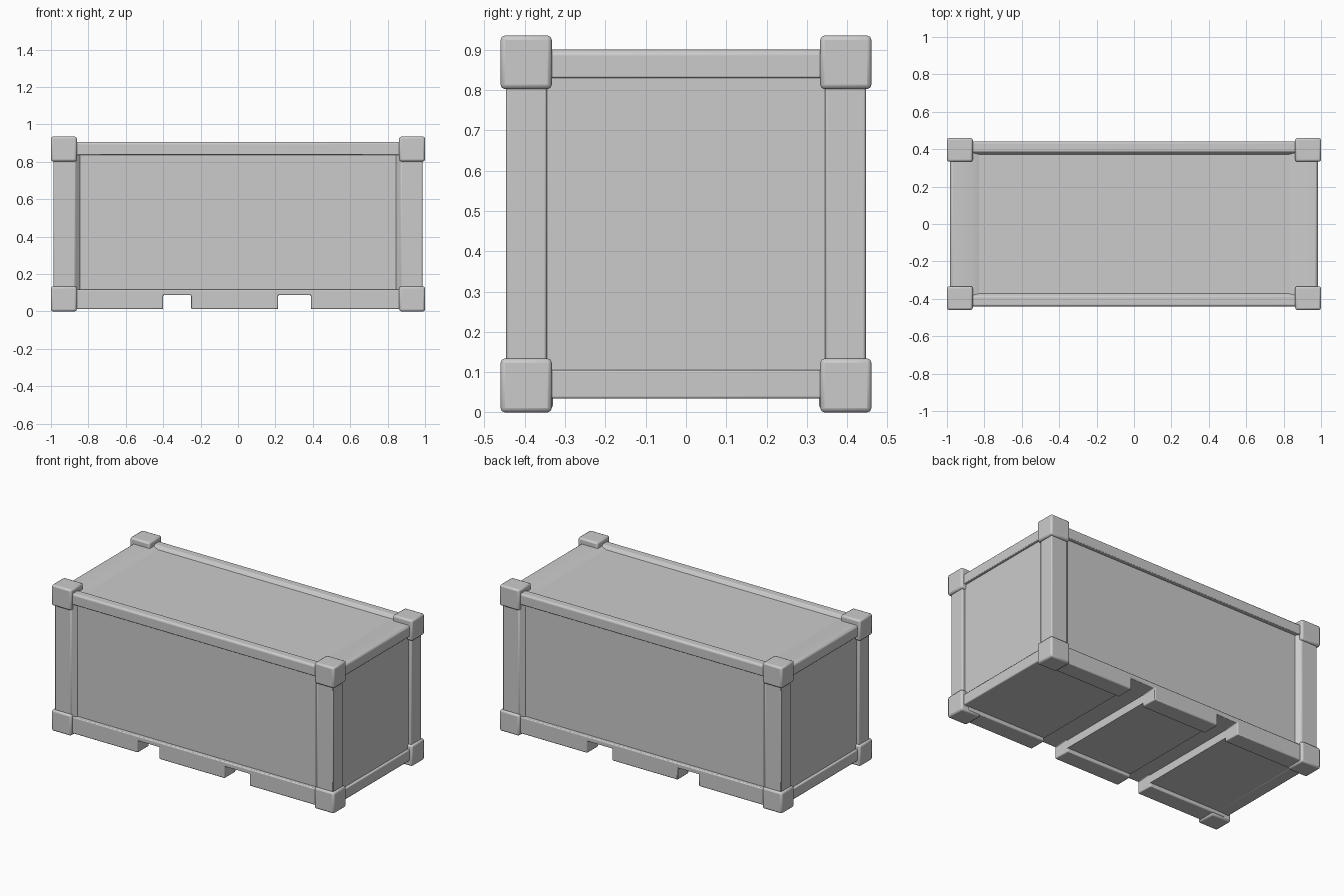
import bpy, bmesh
from mathutils import Vector

if "Cube" in bpy.data.objects:
    bpy.data.objects.remove(bpy.data.objects["Cube"])


def prism(name, profile, axis, lo, hi, mirror="", bevel=0.006):
    """Extrude a 2D profile along an axis, bevel it, mirror across the origin."""
    def point(a, b, t):
        return {"x": (t, a, b), "y": (a, t, b), "z": (a, b, t)}[axis]
    bm = bmesh.new()
    face = bm.faces.new([bm.verts.new(point(a, b, lo)) for a, b in profile])
    ext = bmesh.ops.extrude_face_region(bm, geom=[face])
    verts = [g for g in ext["geom"] if isinstance(g, bmesh.types.BMVert)]
    move = Vector(point(0, 0, hi - lo))
    bmesh.ops.translate(bm, verts=verts, vec=move)
    bmesh.ops.recalc_face_normals(bm, faces=bm.faces)
    mesh = bpy.data.meshes.new(name)
    bm.to_mesh(mesh)
    bm.free()
    obj = bpy.data.objects.new(name, mesh)
    bpy.context.collection.objects.link(obj)
    if bevel:
        mod = obj.modifiers.new("edge_bevel", "BEVEL")
        mod.width = bevel
        mod.segments = 2
        mod.limit_method = "ANGLE"
        mod.angle_limit = 0.6
    if mirror:
        mod = obj.modifiers.new("mirror", "MIRROR")
        mod.use_axis = [a in mirror for a in "xyz"]
        mod.use_mirror_merge = False
    bpy.context.view_layer.objects.active = obj
    obj.select_set(True)
    bpy.ops.object.shade_smooth_by_angle(angle=0.6)
    obj.select_set(False)
    return obj


def rect(a0, a1, b0, b1):
    return [(a0, b0), (a1, b0), (a1, b1), (a0, b1)]


# Main cargo box, with floor sections left open for the lifting pockets
POCKETS = [(-0.40, -0.25), (0.215, 0.39)]
(p0, p1), (p2, p3) = POCKETS
ROOF, FLOOR, TUNNEL = 0.887, 0.035, 0.087
body = [(-0.967, FLOOR), (p0, FLOOR), (p0, TUNNEL), (p1, TUNNEL), (p1, FLOOR),
        (p2, FLOOR), (p2, TUNNEL), (p3, TUNNEL), (p3, FLOOR), (0.967, FLOOR),
        (0.967, ROOF), (-0.967, ROOF)]
prism("cargo_box", body, "y", -0.418, 0.418, bevel=0)

# Bottom long rails with pocket notches
low, top = 0.012, 0.118
rail = [(-0.95, low), (p0, low), (p0, TUNNEL), (p1, TUNNEL), (p1, low),
        (p2, low), (p2, TUNNEL), (p3, TUNNEL), (p3, low), (0.95, low),
        (0.95, top), (-0.95, top)]
prism("bottom_side_rail", rail, "y", 0.33, 0.442, mirror="y")

# Top long rails
prism("top_side_rail",
      [(0.442, 0.837), (0.442, 0.897), (0.434, 0.907), (0.388, 0.907),
       (0.37, 0.884), (0.37, 0.837)], "x", -0.95, 0.95, mirror="y", bevel=0.004)

# End rails, the upper one sloping gently into the roof
prism("top_end_rail",
      [(0.983, 0.83), (0.983, 0.89), (0.973, 0.9), (0.87, 0.9),
       (0.82, 0.884), (0.82, 0.83)], "y", -0.41, 0.41, mirror="x", bevel=0.004)
prism("bottom_end_rail", rect(0.90, 0.983, 0.034, 0.105), "y", -0.40, 0.40,
      mirror="x")

# Corner posts, chamfered towards the side walls
prism("corner_post",
      [(0.986, 0.446), (0.872, 0.446), (0.842, 0.416), (0.842, 0.345),
       (0.986, 0.345)], "z", 0.05, 0.88, mirror="xy")

# Corner castings
for name, z0, z1 in (("bottom_corner_block", 0.0, 0.134),
                     ("top_corner_block", 0.802, 0.935)):
    prism(name, rect(0.862, 1.0, 0.333, 0.46), "z", z0, z1, mirror="xy",
          bevel=0.011)
